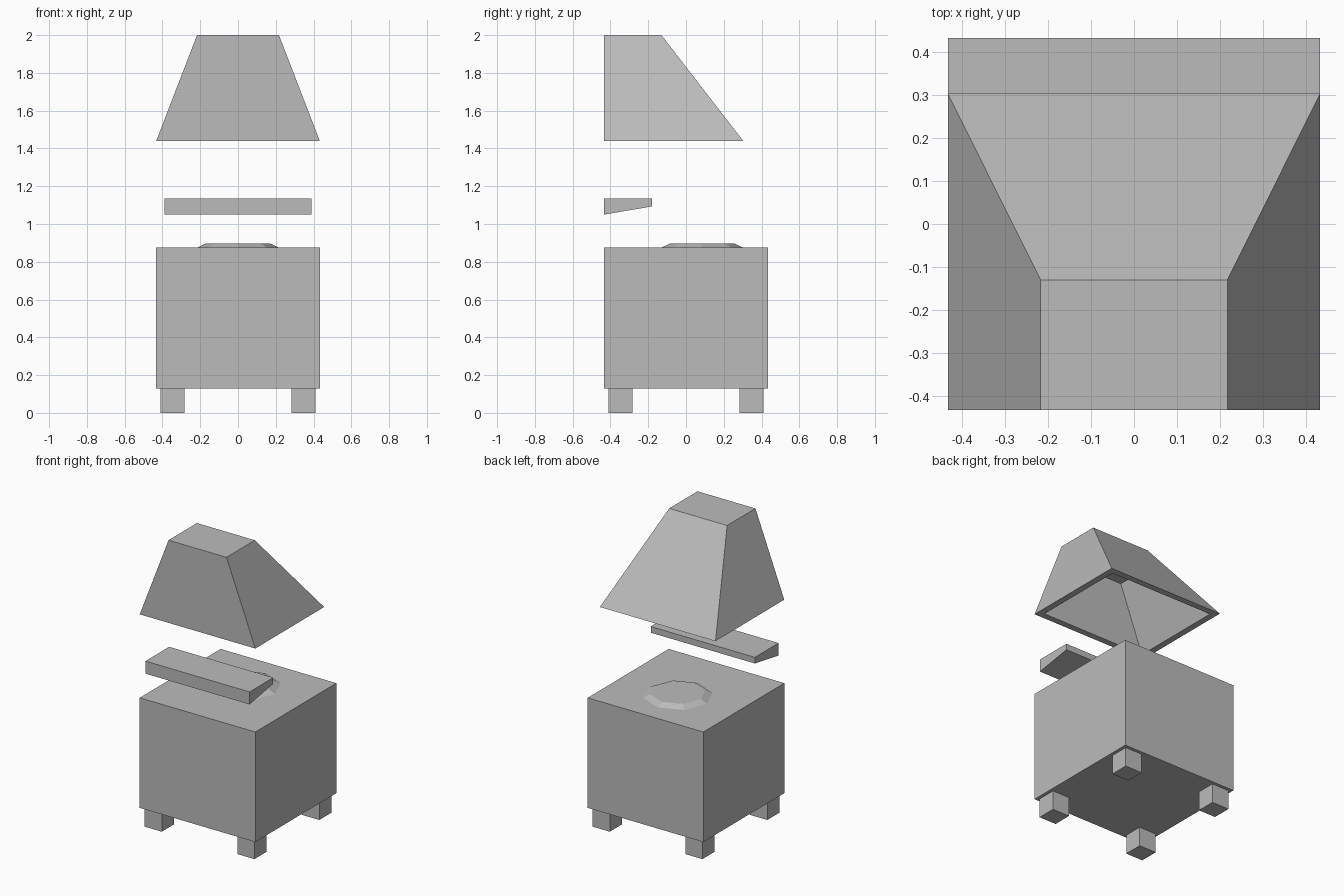
import bpy, bmesh
from math import tau, cos, sin

cube = bpy.data.objects.get("Cube")
if cube:
    bpy.data.objects.remove(cube, do_unlink=True)

grey = bpy.data.materials.new("plain grey")
grey.use_nodes = True
colour = (0.5, 0.5, 0.5, 1)
grey.diffuse_color = colour
grey.node_tree.nodes["Principled BSDF"].inputs["Base Color"].default_value = colour


def finish(name, bm):
    bmesh.ops.recalc_face_normals(bm, faces=bm.faces)
    mesh = bpy.data.meshes.new(name)
    bm.to_mesh(mesh)
    bm.free()
    mesh.materials.append(grey)
    obj = bpy.data.objects.new(name, mesh)
    bpy.context.collection.objects.link(obj)
    return obj


def loft(name, rings):
    """Skin closed rings of equal length and cap both ends."""
    bm = bmesh.new()
    loops = [[bm.verts.new(p) for p in ring] for ring in rings]
    for a, b in zip(loops, loops[1:]):
        for i in range(len(a)):
            j = (i + 1) % len(a)
            bm.faces.new((a[i], a[j], b[j], b[i]))
    bm.faces.new(loops[0])
    bm.faces.new(loops[-1])
    return finish(name, bm)


def rect(half_x, y0, y1, z):
    return [(-half_x, y0, z), (half_x, y0, z), (half_x, y1, z), (-half_x, y1, z)]


def octagon(radius, z):
    return [(radius * cos(tau * i / 8), 0.086 + radius * sin(tau * i / 8), z)
            for i in range(8)]


HALF = 0.433

# Stove body and its four feet
loft("stove_body", [rect(HALF, -HALF, HALF, z) for z in (0.13, 0.875)])
for side, sx in (("right", -1), ("left", 1)):
    for end, sy in (("front", -1), ("back", 1)):
        foot = loft(f"{end}_{side}_foot", [rect(0.064, -0.064, 0.064, z) for z in (0, 0.13)])
        foot.location = (sx * 0.347, sy * 0.347, 0)

# Raised burner plate with a sloped rim
loft("burner", [octagon(0.216, 0.875), octagon(0.172, 0.896)])

# Shelf with an underside rising towards the back
profile = [(-HALF, 1.05), (-0.18, 1.093), (-0.18, 1.135), (-HALF, 1.135)]
loft("shelf", [[(x, y, z) for y, z in profile] for x in (-0.39, 0.39)])

# Hollow hood: inner ceiling, inner rim, outer rim, outer top
loft("extractor_hood", [
    rect(0.222, -0.39, -0.085, 1.88),
    rect(0.39, -0.39, 0.26, 1.44),
    rect(HALF, -HALF, 0.303, 1.44),
    rect(0.217, -HALF, -0.13, 2.0),
])
